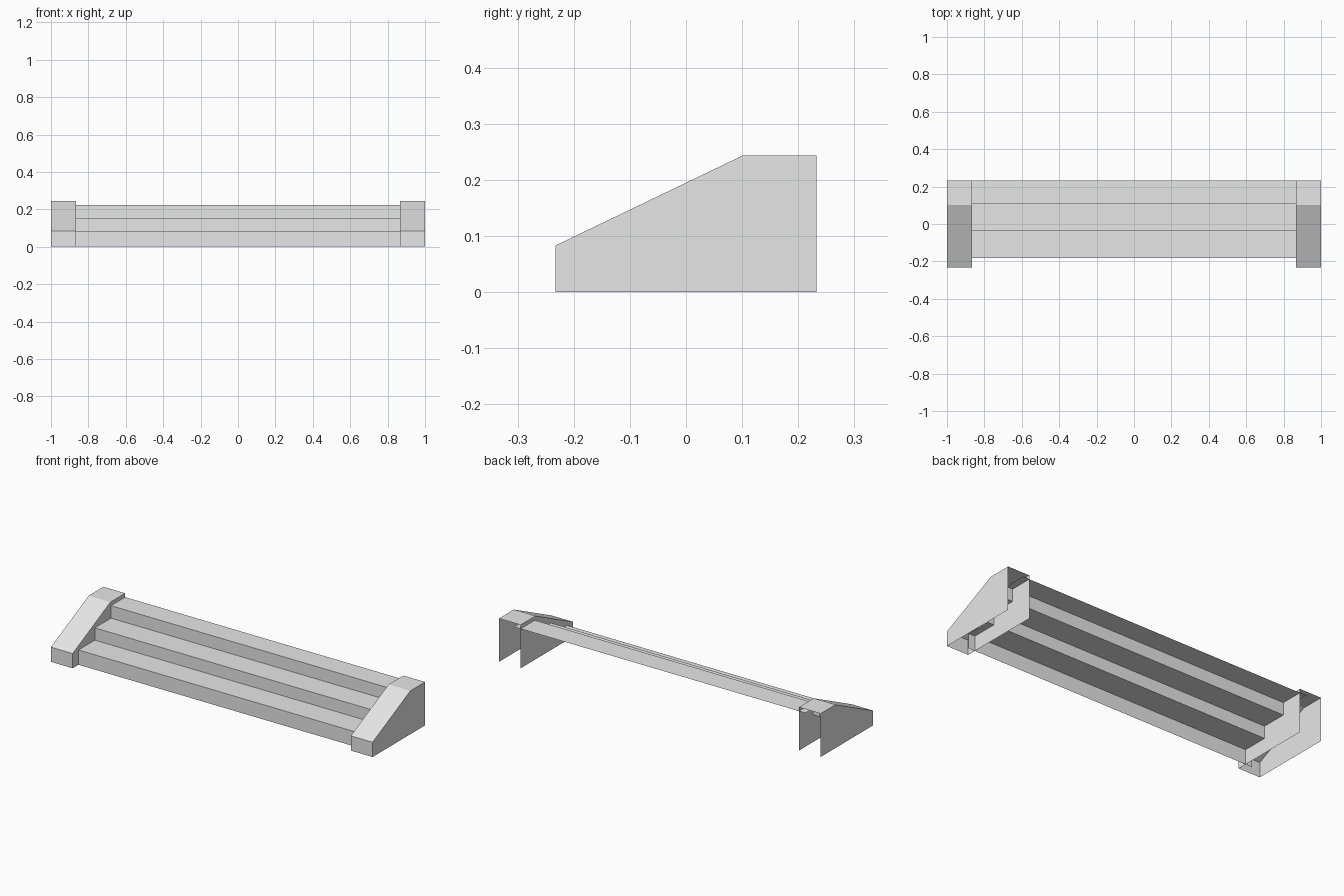
import bpy
import bmesh

cube = bpy.data.objects.get("Cube")
if cube:
    bpy.data.objects.remove(cube, do_unlink=True)

grey = bpy.data.materials.new("light_grey")
grey.use_nodes = True
grey.diffuse_color = (0.8, 0.8, 0.8, 1)
grey.node_tree.nodes["Principled BSDF"].inputs["Base Color"].default_value = (0.8, 0.8, 0.8, 1)


def sheet(name, profile, x0, x1, side_walls=False):
    """Sweep an open (y, z) profile along x, optionally closing both ends."""
    bm = bmesh.new()
    rows = [[bm.verts.new((x, y, z)) for y, z in profile] for x in (x0, x1)]
    near, far = rows
    for i in range(len(profile) - 1):
        bm.faces.new((near[i], far[i], far[i + 1], near[i + 1]))
    if side_walls:
        bm.faces.new(near)
        bm.faces.new(far[::-1])
    mesh = bpy.data.meshes.new(name)
    bm.to_mesh(mesh)
    bm.free()
    mesh.materials.append(grey)
    obj = bpy.data.objects.new(name, mesh)
    bpy.context.collection.objects.link(obj)
    return obj


# Stair treads and risers: one folded sheet, open underneath and behind
edges = [-0.181, -0.036, 0.107, 0.233]
heights = [0.083, 0.152, 0.222]
stair = [(edges[0], 0)]
for i, z in enumerate(heights):
    stair += [(edges[i], z), (edges[i + 1], z)]
sheet("steps", stair, -0.905, 0.905)

# Hollow end caps: front, slope and top, with side walls, open back and bottom
cap = [(-0.233, 0), (-0.233, 0.083), (0.102, 0.244), (0.233, 0.244), (0.233, 0)]
for name, x0, x1 in (("left_end_cap", 0.865, 1), ("right_end_cap", -1, -0.865)):
    obj = sheet(name, cap, x0, x1, side_walls=True)
    bm = bmesh.new()
    bm.from_mesh(obj.data)
    back = [f for f in bm.faces if all(v.co.y > 0.2 for v in f.verts)
            and min(v.co.z for v in f.verts) < 0.1]
    bmesh.ops.delete(bm, geom=back, context="FACES_ONLY")
    bm.to_mesh(obj.data)
    bm.free()
